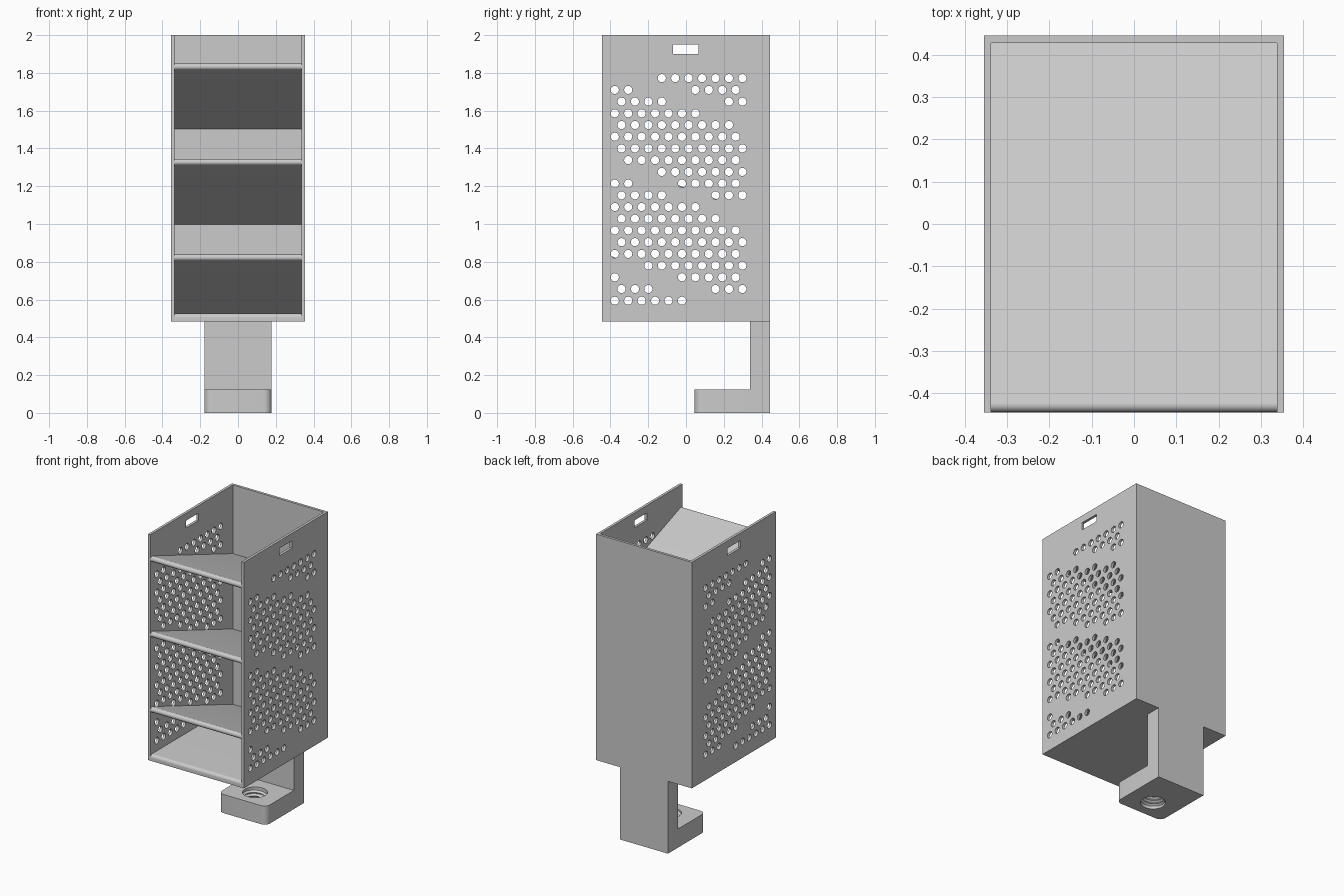
import bpy, bmesh, math
from mathutils import Matrix

cube = bpy.data.objects.get("Cube")
if cube:
    bpy.data.objects.remove(cube, do_unlink=True)

# One plain grey for everything
grey = bpy.data.materials.new("light_grey")
grey.use_nodes = True
COLOR = (0.6, 0.6, 0.6, 1)
grey.diffuse_color = COLOR
grey.node_tree.nodes["Principled BSDF"].inputs["Base Color"].default_value = COLOR

# Main dimensions
HX, HY, TOP, BASE = 0.355, 0.445, 2.0, 0.485
WALL = 0.0175
SLOPE = math.radians(20)
TAN = math.tan(SLOPE)
SHELF_R = 0.0175
SHELF_Z = [0.8225 + 0.505 * i for i in range(3)]
SIDEWAYS = Matrix(((0, 0, 1, 0), (1, 0, 0, 0), (0, 1, 0, 0), (0, 0, 0, 1)))


def arc(cx, cy, r, start, end, steps):
    angles = [math.radians(start + (end - start) * i / steps) for i in range(steps + 1)]
    return [(cx + r * math.cos(a), cy + r * math.sin(a)) for a in angles]


def circle(cx, cy, r, steps=24):
    return arc(cx, cy, r, 0, 360, steps)[:-1]


def rect(x0, x1, y0, y1):
    return [(x0, y0), (x1, y0), (x1, y1), (x0, y1)]


def finish(name, mesh):
    mesh.materials.clear()
    mesh.materials.append(grey)
    mesh.polygons.foreach_set("use_smooth", [True] * len(mesh.polygons))
    mesh.set_sharp_from_angle(angle=math.radians(30))
    obj = bpy.data.objects.new(name, mesh)
    bpy.context.collection.objects.link(obj)
    return obj


def slab(name, loops, low, high, frame=Matrix()):
    """Extrude a flat outline (first loop) with holes (other loops)."""
    curve = bpy.data.curves.new(name, "CURVE")
    curve.dimensions, curve.fill_mode = "2D", "BOTH"
    curve.extrude = (high - low) / 2
    for loop in loops:
        spline = curve.splines.new("POLY")
        spline.points.add(len(loop) - 1)
        for point, (u, v) in zip(spline.points, loop):
            point.co = (u, v, 0, 1)
        spline.use_cyclic_u = True
    temp = bpy.data.objects.new(name + "_outline", curve)
    bpy.context.collection.objects.link(temp)
    graph = bpy.context.evaluated_depsgraph_get()
    mesh = bpy.data.meshes.new_from_object(temp.evaluated_get(graph))
    bpy.data.objects.remove(temp, do_unlink=True)
    bpy.data.curves.remove(curve)
    bm = bmesh.new()
    bm.from_mesh(mesh)
    bmesh.ops.remove_doubles(bm, verts=bm.verts, dist=1e-5)
    bmesh.ops.recalc_face_normals(bm, faces=bm.faces)
    bm.transform(frame @ Matrix.Translation((0, 0, (low + high) / 2)))
    bm.to_mesh(mesh)
    bm.free()
    mesh.name = name
    return finish(name, mesh)


def clear_of_shelves(y, z):
    for front in SHELF_Z:
        gap = z - (front + 0.0035 - TAN * (y + HY))
        if -0.059 < gap < 0.0345:
            return False
    return True


# Side walls: staggered vent holes that skip the shelves, and a handle slot
openings = [rect(-0.07, 0.065, 1.9, 1.95)]
for row in range(20):
    z = 1.772 - 0.062 * row
    for col in range(10):
        y = -0.377 + 0.0711 * (col + (0.5 if row % 2 == 0 else 0))
        if clear_of_shelves(y, z):
            openings.append(circle(y, z, 0.0215))
side = [rect(-HY, HY, BASE, TOP)] + openings
slab("left_wall", side, HX - WALL, HX, SIDEWAYS)
slab("right_wall", side, -HX, WALL - HX, SIDEWAYS)

# Back wall
inner = HX - WALL
slab("back_wall", [rect(-inner, inner, HY - WALL, HY)], BASE, TOP)

# Floor with a rounded front lip
floor = [(HY - WALL, BASE), (HY - WALL, 0.525)] + arc(-HY + 0.02, 0.505, 0.02, 90, 180, 8)
slab("floor", [floor + [(-HY, BASE)]], -inner, inner, SIDEWAYS)

# Shelves sloping down to the back, with half-round front edges
for name, z in zip(("lower", "middle", "upper"), SHELF_Z):
    y0, y1 = -HY + SHELF_R, HY - WALL
    back_z = z - TAN * (y1 - y0)
    half = SHELF_R / math.cos(SLOPE)
    nose = arc(y0, z, SHELF_R, 70, 250, 16)
    slab(name + "_shelf", [nose + [(y1, back_z - half), (y1, back_z + half)]],
         -inner, inner, SIDEWAYS)

# Mounting bracket: upright arm and foot with a hole
FX, FOOT_H, HOLE_Y, HOLE_R = 0.178, 0.125, 0.18, 0.076
ARM_Y, TOE_Y, CORNER = 0.338, 0.045, 0.04
slab("bracket_arm", [rect(-FX, FX, ARM_Y, HY)], 0, BASE)
outline = [(FX, ARM_Y), (-FX, ARM_Y)]
outline += arc(CORNER - FX, TOE_Y + CORNER, CORNER, 180, 270, 8)
outline += arc(FX - CORNER, TOE_Y + CORNER, CORNER, 270, 360, 8)
slab("bracket_foot", [outline, circle(0, HOLE_Y, HOLE_R, 48)], 0, FOOT_H)

# Screw thread inside the foot hole
mesh = bpy.data.meshes.new("foot_thread")
tooth = [(HOLE_R, 0, 0.004), (0.062, 0, 0.014), (HOLE_R, 0, 0.024)]
mesh.from_pydata(tooth, [(0, 1), (1, 2)], [])
thread = finish("foot_thread", mesh)
thread.location.y = HOLE_Y
screw = thread.modifiers.new("thread", "SCREW")
screw.axis = "Z"
screw.screw_offset = 0.024
screw.iterations = 4
screw.steps = screw.render_steps = 48
screw.use_smooth_shade = False
